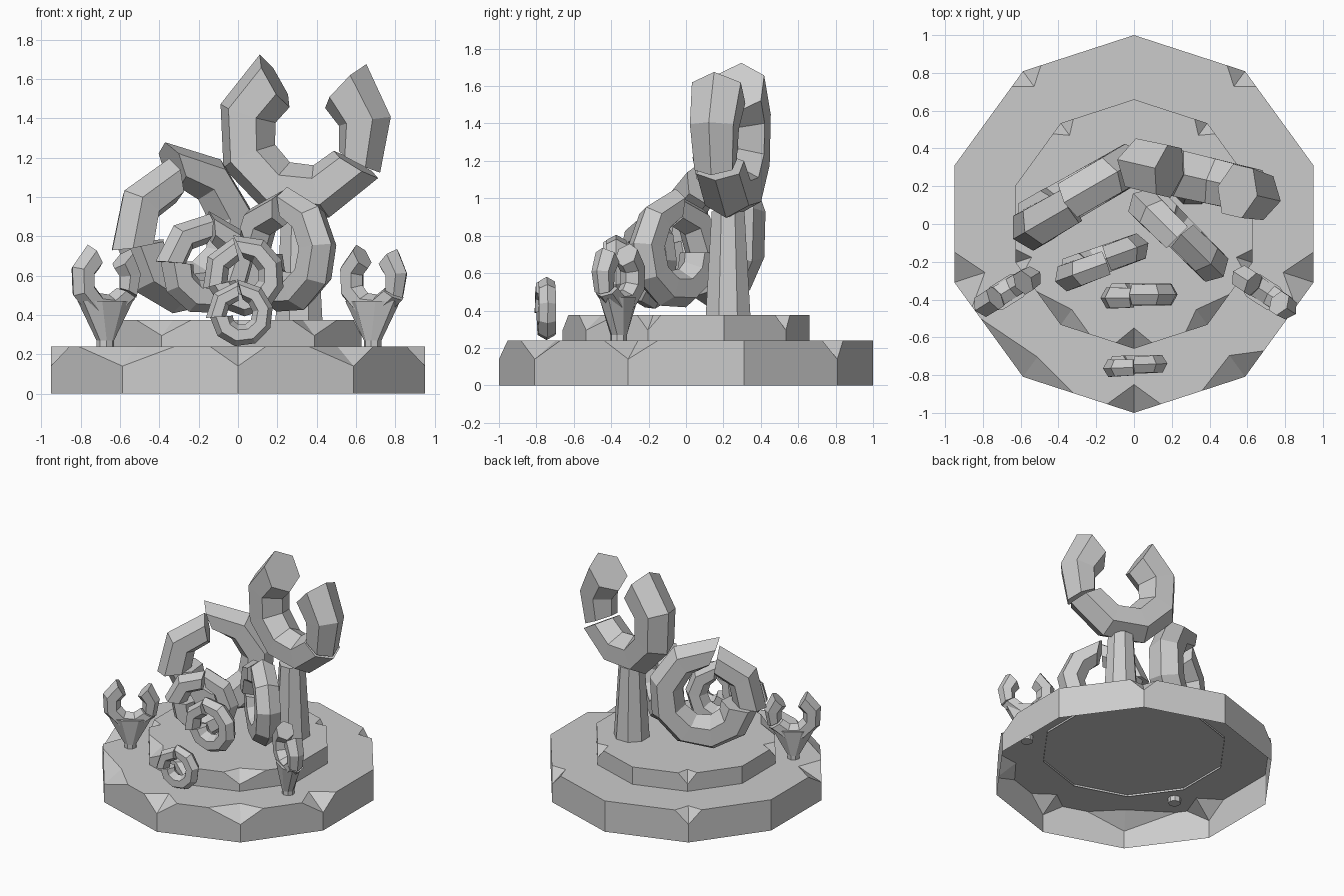
import bpy, bmesh
from math import sin, cos, radians, pi
from mathutils import Vector, Matrix

cube = bpy.data.objects.get("Cube")
if cube:
    bpy.data.objects.remove(cube, do_unlink=True)

stone = bpy.data.materials.new("grey_stone")
stone.use_nodes = True
GREY = (0.6, 0.6, 0.6, 1)
stone.diffuse_color = GREY
stone.node_tree.nodes["Principled BSDF"].inputs["Base Color"].default_value = GREY


def finish(name, bm):
    bmesh.ops.recalc_face_normals(bm, faces=bm.faces[:])
    mesh = bpy.data.meshes.new(name)
    bm.to_mesh(mesh)
    bm.free()
    mesh.materials.append(stone)
    obj = bpy.data.objects.new(name, mesh)
    bpy.context.collection.objects.link(obj)


def skin(name, bm, rings):
    """Join rings of vertices into a capped tube."""
    n = len(rings[0])
    for lo, hi in zip(rings, rings[1:]):
        for k in range(n):
            m = (k + 1) % n
            bm.faces.new((lo[k], lo[m], hi[m], hi[k]))
    bm.faces.new(rings[0])
    bm.faces.new(rings[-1])
    finish(name, bm)


def plinth(name, radius, z0, z1, drop, chips):
    """Ten-sided open-bottomed slab; chips = {corner: (before, after, depth)}."""
    bm = bmesh.new()
    n = 10
    ring = [Vector((sin(2 * pi * i / n), -cos(2 * pi * i / n), 0)) * radius for i in range(n)]
    low = [bm.verts.new((p.x, p.y, z0)) for p in ring]
    corner, before, after, top = [], [], [], []
    for i, p in enumerate(ring):
        up = Vector((0, 0, z1))
        if i in chips:
            a, b, depth = chips[i]
            to_prev = (ring[i - 1] - p).normalized()
            to_next = (ring[(i + 1) % n] - p).normalized()
            v = bm.verts.new(p + up - Vector((0, 0, drop)))
            va = bm.verts.new(p + to_prev * a + up)
            vb = bm.verts.new(p + to_next * b + up)
            vc = bm.verts.new(p * (1 - depth / radius) + up)
            bm.faces.new((v, vc, va))
            bm.faces.new((v, vb, vc))
            top += [va, vc, vb]
        else:
            v = va = vb = bm.verts.new(p + up)
            top.append(v)
        corner.append(v)
        before.append(va)
        after.append(vb)
    bm.faces.new(top)
    for i in range(n):
        j = (i + 1) % n
        loop = [low[i], low[j], corner[j], before[j], after[i], corner[i]]
        bm.faces.new(list(dict.fromkeys(loop)))
    finish(name, bm)


def horn(name, centre, yaw, start, end, r0, r1, t0, t1, segs, shift=0.0, tip=0.0):
    """Six-sided curved tube in an upright plane turned by yaw; r = bend radius, t = thickness."""
    bm = bmesh.new()
    place = Matrix.Translation(centre) @ Matrix.Rotation(radians(yaw), 4, 'Z')
    rings = []
    for s in range(segs + 1):
        f = s / segs
        a = radians(start + (end - start) * f)
        r, t = r0 + (r1 - r0) * f, t0 + (t1 - t0) * f
        out = Vector((cos(a), 0, sin(a)))
        along = Vector((-sin(a), 0, cos(a)))
        ring = []
        for k in range(6):
            b = k * pi / 3
            p = out * (r + t * cos(b)) + Vector((0, shift + t * sin(b), 0))
            if s == 0:                      # slanted tip
                p += along * tip * cos(b)
            ring.append(bm.verts.new(place @ p))
        rings.append(ring)
    skin(name, bm, rings)


def stem(name, x, y, yaw, levels):
    """Eight-sided post through (height, half width, half depth) levels."""
    bm = bmesh.new()
    place = Matrix.Translation((x, y, 0)) @ Matrix.Rotation(radians(yaw), 4, 'Z')
    angles = [(k + .5) * pi / 4 for k in range(8)]
    rings = [[bm.verts.new(place @ Vector((w * cos(a), d * sin(a), z))) for a in angles]
             for z, w, d in levels]
    skin(name, bm, rings)


def fork(name, centre, yaw, s):
    """Open U made of a long curl and a short arm."""
    horn(name + "_curl", centre, yaw, 120, 329, .30 * s, .32 * s, .155 * s, .135 * s, 5, .01 * s)
    horn(name + "_arm", centre, yaw, 46, -27, .325 * s, .335 * s, .155 * s, .12 * s, 2, -.01 * s)


def coil(name, centre, yaw, s, turn, lift=1.0):
    """Closed ring made of a shrinking curl and a short overlapping arm."""
    horn(name + "_curl", centre, yaw, turn, turn - 265, .74 * s * lift, .54 * s, .29 * s, .33 * s, 7,
         .03 * s, .08 * s)
    horn(name + "_arm", centre, yaw, turn + 5, turn + 95, .70 * s, .70 * s, .28 * s, .3 * s, 2, -.05 * s)


# Stepped base with chipped corners
plinth("lower_base", 1.0, 0, .24, .1, {
    0: (.15, .15, .15), 1: (.24, .17, .14), 2: (.16, .16, .17), 4: (.1, .1, .1),
    6: (.1, .1, .1), 8: (.16, .16, .17), 9: (.38, .28, .13)})
plinth("upper_base", .66, .225, .375, .08, {
    0: (.1, .1, .11), 1: (.12, .2, .1), 2: (.07, .07, .09), 4: (.07, .07, .08),
    6: (.07, .07, .08), 8: (.07, .07, .09), 9: (.22, .16, .1)})

# Tall fork on its post
stem("tall_post", .31, .225, 0, [(.36, .13, .13), (.93, .095, .095)])
fork("tall_fork", (.33, .235, 1.33), -13, 1.0)

# Small forks at both sides
for side, x, yaw in (("right", -.675, 32), ("left", .685, -33)):
    stem(side + "_post", x, -.36, yaw, [(.2, .045, .045), (.27, .045, .045), (.47, .16, .075)])
    fork(side + "_fork", (x, -.36, .58), yaw, .45)

# Cluster of coils
coil("back_coil", (-.30, .14, .80), 30, .41, 95, 1.2)
coil("middle_coil", (-.17, -.2, .65), 20, .27, 80)
coil("centre_coil", (.03, -.38, .59), 0, .215, 100)
coil("side_coil", (.24, -.06, .71), -45, .33, 85)
coil("front_coil", (.01, -.75, .4), 2, .175, 90)
